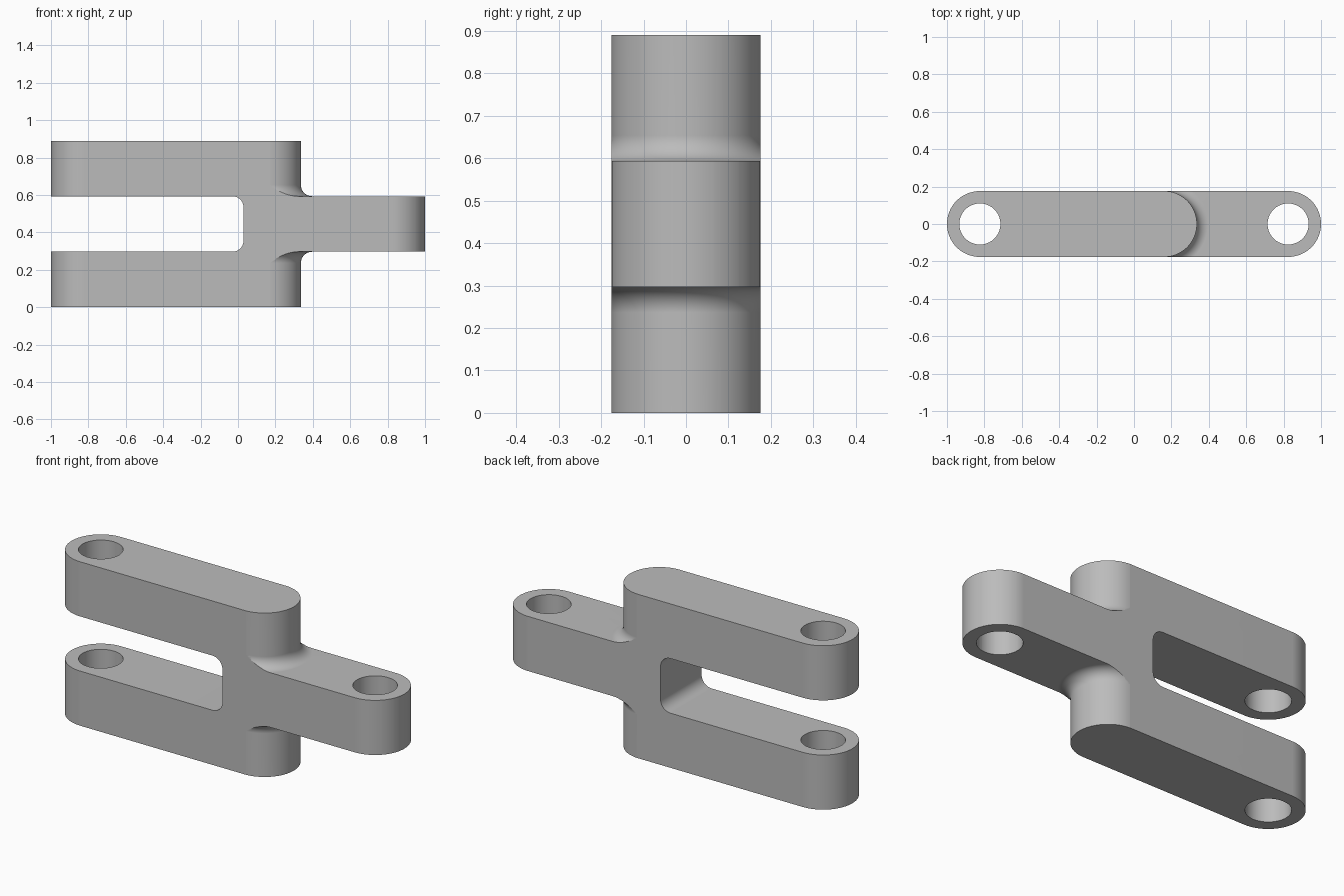
import bpy, bmesh
from math import sin, cos, pi, radians
from mathutils import Vector

if "Cube" in bpy.data.objects:
    bpy.data.objects.remove(bpy.data.objects["Cube"], do_unlink=True)

R = 0.176            # half width and end radius
H = 0.89             # full height
LOW, HIGH = H / 3, 2 * H / 3
BODY_END = 0.336     # rounded end of the fork body
FILLET = 0.06
HOLE_X, HOLE_R = 0.824, 0.11
SEG = 40

grey = bpy.data.materials.new("plain grey")
grey.use_nodes = True
color = (0.5, 0.5, 0.5, 1)
grey.diffuse_color = color
grey.node_tree.nodes["Principled BSDF"].inputs["Base Color"].default_value = color


def arc(cx, cy, r, start, end, n=SEG):
    angles = [radians(start + (end - start) * i / n) for i in range(n + 1)]
    return [(cx + r * cos(a), cy + r * sin(a)) for a in angles]


def finish(name, bm):
    bmesh.ops.recalc_face_normals(bm, faces=bm.faces)
    mesh = bpy.data.meshes.new(name)
    bm.to_mesh(mesh)
    bm.free()
    mesh.materials.append(grey)
    obj = bpy.data.objects.new(name, mesh)
    bpy.context.collection.objects.link(obj)
    return obj


def prism(name, outline, place, depth):
    """Extrude a closed outline, mapped to 3D by place, along depth."""
    bm = bmesh.new()
    face = bm.faces.new([bm.verts.new(place(*p)) for p in outline])
    new = bmesh.ops.extrude_face_region(bm, geom=[face])["geom"]
    verts = [v for v in new if isinstance(v, bmesh.types.BMVert)]
    bmesh.ops.translate(bm, verts=verts, vec=Vector(depth))
    return finish(name, bm)


def half_lathe(name, profile, cx):
    """Sweep a closed (radius, z) profile half a turn about a vertical axis."""
    bm = bmesh.new()
    rings = []
    for i in range(SEG + 1):
        a = pi * i / SEG - pi / 2
        rings.append([bm.verts.new((cx + r * cos(a), r * sin(a), z)) for r, z in profile])
    n = len(profile)
    for a, b in zip(rings, rings[1:]):
        for j in range(n):
            k = (j + 1) % n
            bm.faces.new((a[j], a[k], b[k], b[j]))
    bm.faces.new(rings[0])
    bm.faces.new(rings[-1])
    return finish(name, bm)


# Full-length bar with rounded ends
outline = arc(1 - R, 0, R, -90, 90) + arc(R - 1, 0, R, 90, 270)
link = prism("fork_link", outline, lambda x, y: (x, y, 0), (0, 0, H))

# Fork slot with rounded inner corners
slot_end = 0.03
slot = ([(-1.2, LOW)]
        + arc(slot_end - FILLET, LOW + FILLET, FILLET, -90, 0, 10)
        + arc(slot_end - FILLET, HIGH - FILLET, FILLET, 0, 90, 10)
        + [(-1.2, HIGH)])
cutters = [prism("slot_cutter", slot, lambda x, z: (x, -0.5, z), (0, 1, 0))]

# Pin holes at both ends
for side, x in (("left", HOLE_X), ("right", -HOLE_X)):
    circle = arc(x, 0, HOLE_R, 0, 360)[:-1]
    cutters.append(prism(side + "_hole_cutter", circle,
                         lambda u, v: (u, v, -0.1), (0, 0, H + 0.2)))

# Steps above and below the tongue, flared into the round body end
r0 = R + 0.0004
step = ([(r0, H + 0.1)]
        + arc(r0 + FILLET, HIGH + FILLET, FILLET, 180, 270, 12)
        + [(1.3, HIGH), (1.3, H + 0.1)])
cutters.append(half_lathe("upper_step_cutter", step, BODY_END - R))
cutters.append(half_lathe("lower_step_cutter", [(r, H - z) for r, z in step], BODY_END - R))

# Cut everything out of the bar
bpy.ops.object.select_all(action='DESELECT')
bpy.context.view_layer.objects.active = link
link.select_set(True)
for cutter in cutters:
    cutter.hide_render = True
    mod = link.modifiers.new(cutter.name, 'BOOLEAN')
    mod.operation = 'DIFFERENCE'
    mod.solver = 'EXACT'
    mod.object = cutter
    bpy.ops.object.modifier_apply(modifier=mod.name)
    bpy.data.objects.remove(cutter, do_unlink=True)

# Smooth curves, crisp edges, flat sides
bpy.ops.object.shade_smooth_by_angle(angle=radians(30))
weighted = link.modifiers.new("flat_sides", 'WEIGHTED_NORMAL')
weighted.keep_sharp = True
